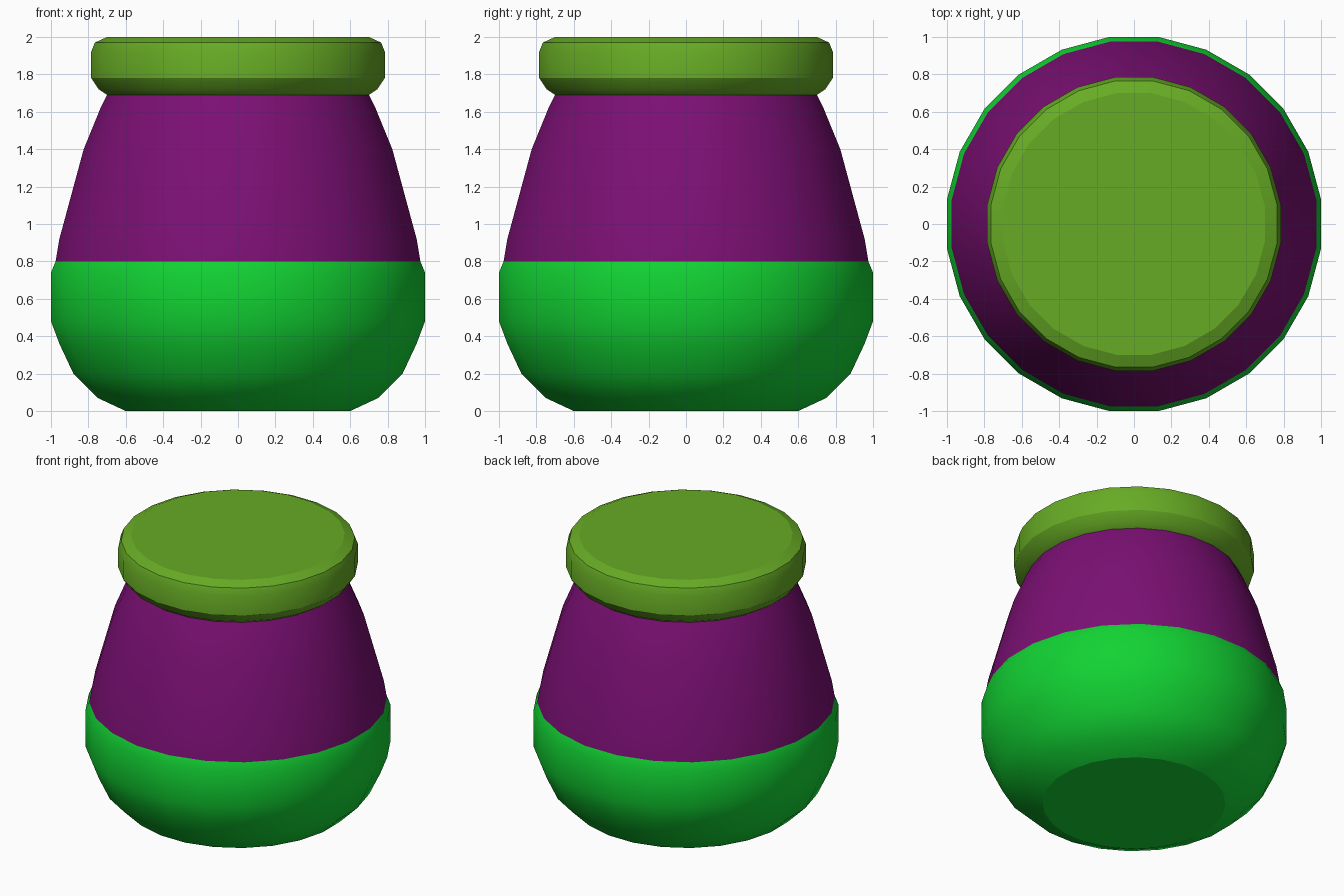
import bpy, bmesh, math

SIDES = 24

old = bpy.data.objects.get("Cube")
if old:
    bpy.data.objects.remove(old, do_unlink=True)


def material(name, rgb):
    mat = bpy.data.materials.new(name)
    mat.use_nodes = True
    colour = (*rgb, 1)
    mat.diffuse_color = colour
    bsdf = next(n for n in mat.node_tree.nodes if n.type == 'BSDF_PRINCIPLED')
    bsdf.inputs["Base Color"].default_value = colour
    return mat


def lathe(name, profile, mat, cap_bottom=False, cap_top=False):
    """Spin a profile of (half width across flats, height) into a faceted ring body."""
    bm = bmesh.new()
    rings = []
    for half_width, z in profile:
        r = half_width / math.cos(math.pi / SIDES)
        angles = [(i + 0.5) * 2 * math.pi / SIDES for i in range(SIDES)]
        rings.append([bm.verts.new((r * math.cos(a), r * math.sin(a), z)) for a in angles])
    for low, high in zip(rings, rings[1:]):
        for i in range(SIDES):
            j = (i + 1) % SIDES
            bm.faces.new((low[i], low[j], high[j], high[i]))
    if cap_bottom:
        bm.faces.new(rings[0][::-1])
    if cap_top:
        bm.faces.new(rings[-1])
    mesh = bpy.data.meshes.new(name)
    bm.to_mesh(mesh)
    bm.free()
    mesh.materials.append(mat)
    obj = bpy.data.objects.new(name, mesh)
    bpy.context.collection.objects.link(obj)
    bpy.ops.object.select_all(action='DESELECT')
    obj.select_set(True)
    bpy.context.view_layer.objects.active = obj
    bpy.ops.object.shade_smooth_by_angle(angle=math.radians(24))
    return obj


green = material("bright green", (0.006, 0.65, 0.033))
purple = material("purple", (0.2, 0.005, 0.175))
olive = material("olive green", (0.135, 0.41, 0.018))

# Rounded lower half of the jar
lathe("jar_base", [(0.6, 0), (0.75, 0.07), (0.88, 0.2), (0.955, 0.36),
                   (1, 0.48), (1, 0.74), (0.975, 0.8)], green, cap_bottom=True)

# Tapering upper half of the jar
lathe("jar_shoulder", [(0.975, 0.8), (0.955, 0.92), (0.825, 1.4),
                       (0.735, 1.62), (0.7, 1.69)], purple)

# Thick lid with softened rims
lathe("lid", [(0.7, 1.69), (0.745, 1.72), (0.785, 1.78), (0.785, 1.92),
              (0.765, 1.97), (0.7, 2)], olive, cap_bottom=True, cap_top=True)
